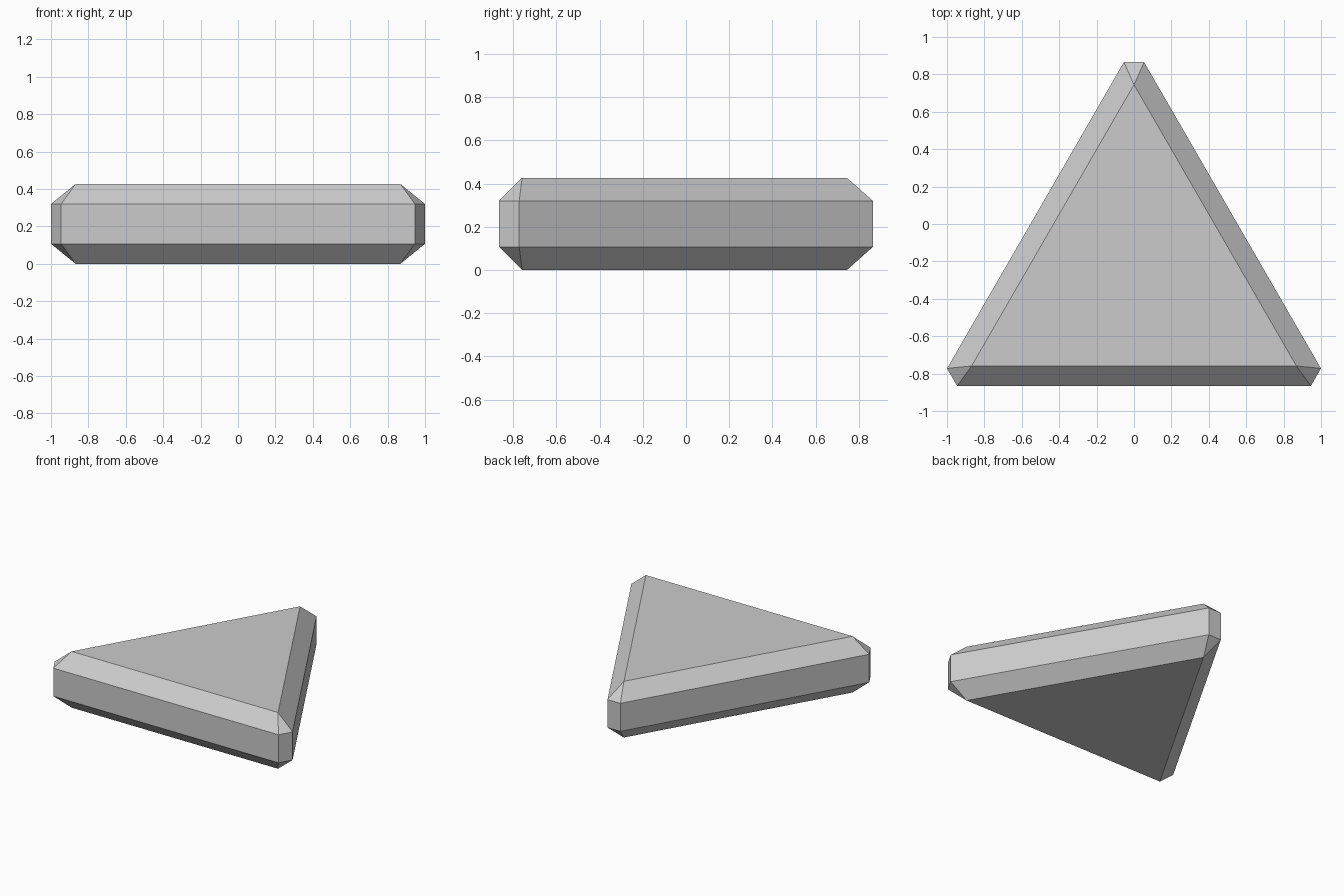
import bpy, bmesh, math
from mathutils import Vector

if "Cube" in bpy.data.objects:
    bpy.data.objects.remove(bpy.data.objects["Cube"])

CENTRE_Y = -0.2575              # centroid of the equilateral triangle
FACE_R = 1.0025                 # corner radius of the flat top and bottom
RIM_R, RIM_HALF = 1.123, 0.054  # cut-off corner: distance and half width
HEIGHT, CHAMFER = 0.427, 0.107

bm = bmesh.new()


def corner_vert(i, radius, side, z):
    a = math.radians(90 + 120 * i)
    return bm.verts.new(Vector((radius * math.cos(a) - side * math.sin(a),
                                CENTRE_Y + radius * math.sin(a) + side * math.cos(a), z)))


# Rings: flat triangles at both ends, two truncated triangles between
bottom = [corner_vert(i, FACE_R, 0, 0) for i in range(3)]
low = [corner_vert(i, RIM_R, s * RIM_HALF, CHAMFER) for i in range(3) for s in (-1, 1)]
high = [corner_vert(i, RIM_R, s * RIM_HALF, HEIGHT - CHAMFER) for i in range(3) for s in (-1, 1)]
top = [corner_vert(i, FACE_R, 0, HEIGHT) for i in range(3)]

# Flat ends and the vertical rim
bm.faces.new(top)
bm.faces.new(bottom[::-1])
for k in range(6):
    n = (k + 1) % 6
    bm.faces.new((low[k], low[n], high[n], high[k]))

# Chamfers along the sides and small triangles at the corners
for cap, rim in ((top, high), (bottom, low)):
    for i in range(3):
        j = (i + 1) % 3
        bm.faces.new((rim[2 * i], rim[2 * i + 1], cap[i]))
        bm.faces.new((rim[2 * i + 1], rim[2 * j], cap[j], cap[i]))
bmesh.ops.recalc_face_normals(bm, faces=bm.faces)

mesh = bpy.data.meshes.new("chamfered_triangle")
bm.to_mesh(mesh)
bm.free()
grey = bpy.data.materials.new("plain grey")
grey.diffuse_color = (0.6, 0.6, 0.6, 1)
grey.use_nodes = True
grey.node_tree.nodes["Principled BSDF"].inputs["Base Color"].default_value = grey.diffuse_color
mesh.materials.append(grey)
bpy.context.collection.objects.link(bpy.data.objects.new("chamfered_triangle", mesh))
